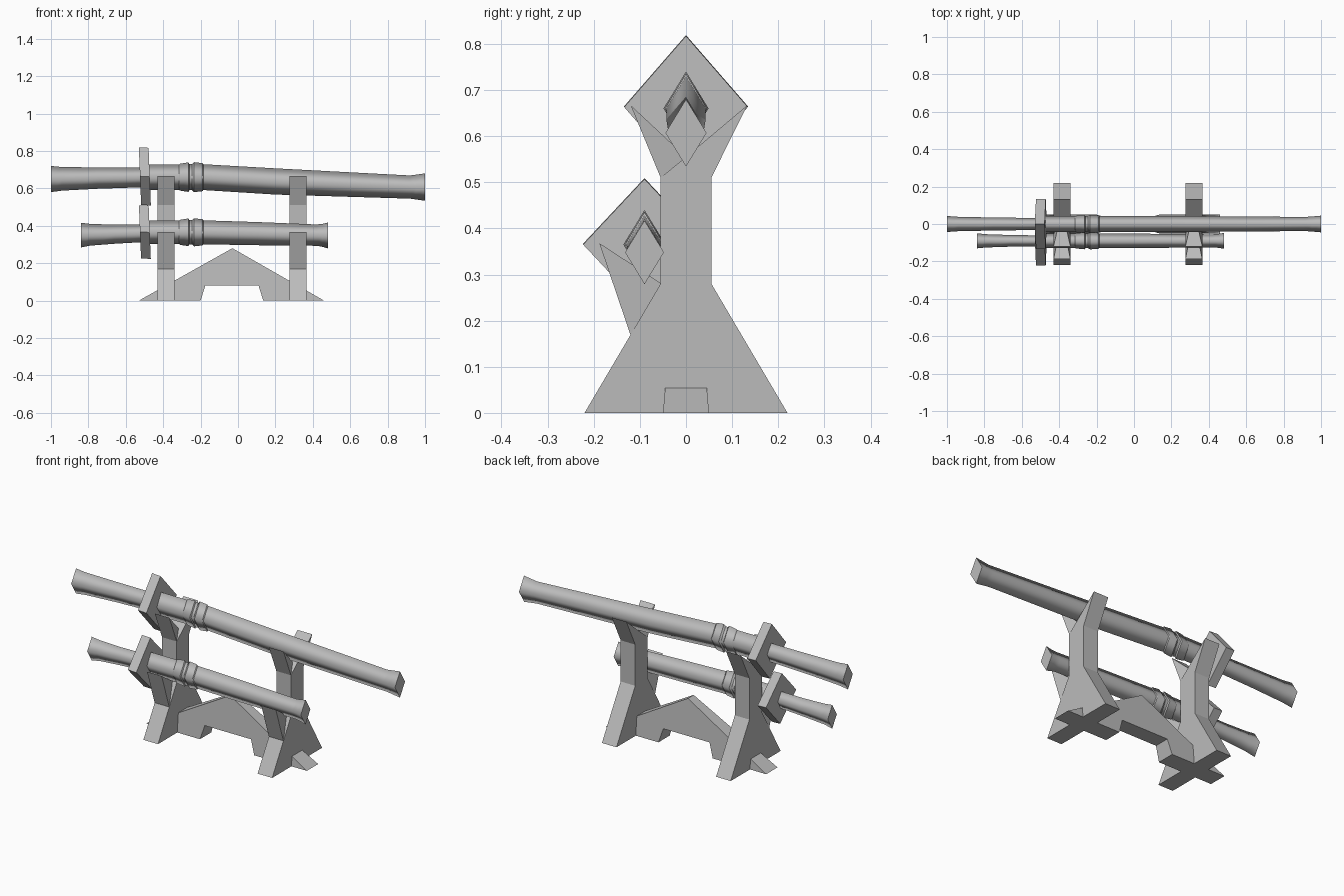
import bpy, bmesh
from mathutils import Vector

cube = bpy.data.objects.get("Cube")
if cube:
    bpy.data.objects.remove(cube, do_unlink=True)

grey = bpy.data.materials.new("plain_grey")
grey.use_nodes = True
grey.diffuse_color = (0.5, 0.5, 0.5, 1)
grey.node_tree.nodes["Principled BSDF"].inputs["Base Color"].default_value = (0.5, 0.5, 0.5, 1)


def finish(bm, name):
    bmesh.ops.recalc_face_normals(bm, faces=bm.faces)
    mesh = bpy.data.meshes.new(name)
    bm.to_mesh(mesh)
    bm.free()
    mesh.materials.append(grey)
    ob = bpy.data.objects.new(name, mesh)
    bpy.context.collection.objects.link(ob)
    return ob


def slab(name, profile, place):
    """Solid between two mirrored copies of a profile of (a, b, half thickness)."""
    bm = bmesh.new()
    near = [bm.verts.new(place(a, b, -h)) for a, b, h in profile]
    far = [bm.verts.new(place(a, b, h)) for a, b, h in profile]
    bm.faces.new(near)
    bm.faces.new(far)
    n = len(profile)
    for i in range(n):
        j = (i + 1) % n
        bm.faces.new((near[i], near[j], far[j], far[i]))
    return finish(bm, name)


def diamond_tube(name, y, stations, ratio=0.61, crisp=()):
    """Smooth diamond tube along x through (x, centre height, half height)."""
    bm = bmesh.new()
    rings = []
    for x, z, h in stations:
        w = h * ratio
        rings.append([bm.verts.new(p) for p in
                      ((x, y, z + h), (x, y + w, z), (x, y, z - h), (x, y - w, z))])
    for r, s in zip(rings, rings[1:]):
        for i in range(4):
            j = (i + 1) % 4
            bm.faces.new((r[i], r[j], s[j], s[i])).smooth = True
    bm.faces.new(rings[0])
    bm.faces.new(rings[-1])
    # crisp end caps and band edges
    for k, r in enumerate(rings):
        if k in (0, len(rings) - 1) or k in crisp:
            for i in range(4):
                bm.edges.get((r[i], r[(i + 1) % 4])).smooth = False
    return finish(bm, name)


def guard(name, y, z, half_y, half_z):
    # Slightly leaning diamond plate
    lean = 0.04

    def place(a, b, t):
        return Vector((-0.498 + t - b * lean, y + a, z + b + t * lean * -1))
    t = 0.026
    slab(name, [(0, half_z, t), (half_y, 0, t), (0, -half_z, t), (-half_y, 0, t)], place)


def sword(name, y, handle, sheath_start, sheath_end, guard_size):
    diamond_tube(name + "_handle", y, handle)
    guard(name + "_guard", y, handle[-1][1] + 0.005, *guard_size)
    # Sheath: mouth, two raised bands with a notch between, long body, flared tip
    x0, z0, h0 = sheath_start
    bands = [(-0.315, 0.0), (-0.31, 0.004), (-0.265, 0.011), (-0.26, 0.002),
             (-0.245, 0.002), (-0.235, 0.012), (-0.19, 0.007), (-0.185, 0.001)]
    body = [(x, z0, h0 + extra) for x, extra in bands]
    diamond_tube(name + "_sheath", y, [sheath_start] + body + sheath_end,
                 crisp=range(1, 9))


# Long upper sword and short lower sword
sword("long_sword", 0,
      [(-1, 0.65, 0.07), (-0.94, 0.651, 0.063), (-0.75, 0.655, 0.057), (-0.48, 0.659, 0.052)],
      (-0.49, 0.66, 0.068),
      [(0.2, 0.637, 0.07), (0.92, 0.607, 0.062), (0.95, 0.607, 0.066), (1, 0.607, 0.073)],
      (0.134, 0.154))
sword("short_sword", -0.09,
      [(-0.84, 0.35, 0.066), (-0.79, 0.352, 0.058), (-0.66, 0.355, 0.051), (-0.48, 0.361, 0.047)],
      (-0.49, 0.365, 0.063),
      [(0.1, 0.358, 0.062), (0.42, 0.35, 0.057), (0.45, 0.349, 0.061), (0.48, 0.348, 0.069)],
      (0.133, 0.142))

# Pair of uprights, each with a rear fork arm and two tapered front arms
W = 0.045
upright = [(-0.22, 0), (0.22, 0), (0.055, 0.28), (0.055, 0.51), (0, 0.555),
           (-0.055, 0.51), (-0.055, 0.28)]
rear_arm = [(0.055, 0.51), (0.133, 0.667), (0, 0.555)]
front_arms = {
    "upper_front_arm": [(-0.055, 0.51, W), (-0.12, 0.667, W), (0, 0.555, 0.018)],
    "lower_front_arm": [(-0.12, 0.168, W), (-0.188, 0.368, W), (-0.053, 0.28, 0.018)],
}
for side, cx in (("right", -0.385), ("left", 0.32)):
    def across(a, b, t, cx=cx):
        return Vector((cx + t, a, b))
    slab(side + "_upright", [(a, b, W) for a, b in upright], across)
    slab(side + "_rear_arm", [(a, b, W) for a, b in rear_arm], across)
    for part, profile in front_arms.items():
        slab(side + "_" + part, profile, across)

# Peaked cross beam, thinner towards its ridge
beam = [(-0.53, 0), (-0.2, 0), (-0.175, 0.08), (0.11, 0.08), (0.135, 0),
        (0.46, 0), (-0.03, 0.28)]
slab("cross_beam", [(x, z, 0.05 - 0.09 * z) for x, z in beam],
     lambda a, b, t: Vector((a, t, b)))
